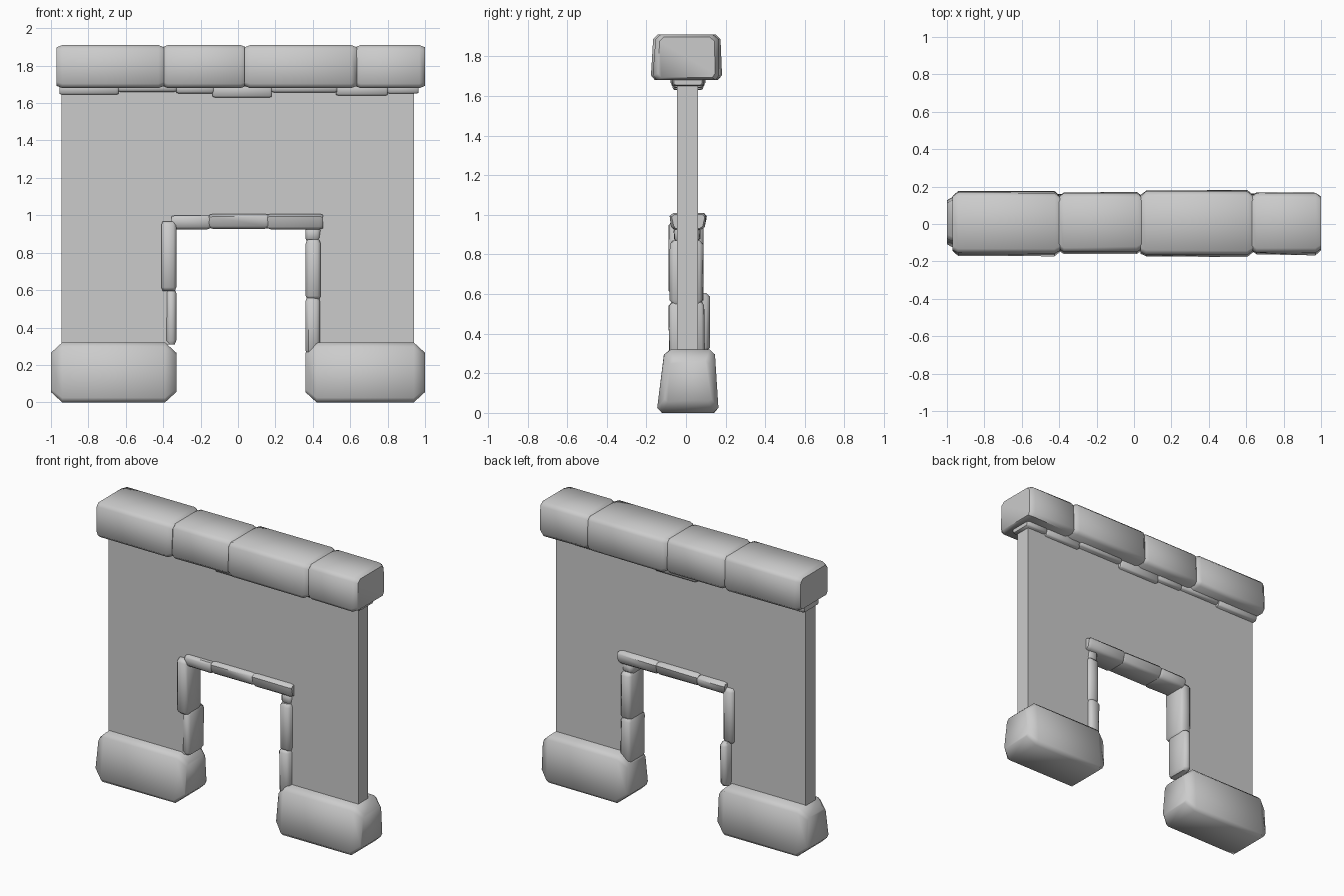
import bpy, bmesh, math, random
from mathutils import Vector

if "Cube" in bpy.data.objects:
    bpy.data.objects.remove(bpy.data.objects["Cube"])

random.seed(4)


def finish(name, bm, angle):
    bmesh.ops.recalc_face_normals(bm, faces=bm.faces)
    me = bpy.data.meshes.new(name)
    bm.to_mesh(me)
    bm.free()
    ob = bpy.data.objects.new(name, me)
    bpy.context.collection.objects.link(ob)
    bpy.ops.object.select_all(action='DESELECT')
    ob.select_set(True)
    bpy.context.view_layer.objects.active = ob
    if angle:
        bpy.ops.object.shade_smooth_by_angle(angle=math.radians(angle))
    return ob


def stone(name, axis, a, b, low, high, cut, end, shrink, jitter=0.0):
    """Chamfered block lofted from a to b along x or z.
    low / high: (depth min, depth max, level) of the two section edges."""
    (l0, l1, lz), (h0, h1, hz) = low, high
    corners = [Vector(p) for p in ((l0, lz), (l1, lz), (h1, hz), (h0, hz))]
    section = []
    for i, c in enumerate(corners):
        for nb in (corners[i - 1], corners[(i + 1) % 4]):
            section.append(c + (nb - c).normalized() * cut)
    mid = sum(corners, Vector((0, 0))) / 4
    half = Vector(((max(l1, h1) - min(l0, h0)) / 2, (hz - lz) / 2))
    bm = bmesh.new()
    rings = []
    for t, s in ((a, 1), (a + end, 0), (b - end, 0), (b, 1)):
        ring = []
        for p in section:
            k = [1 - s * shrink[j] / half[j] for j in (0, 1)]
            y, w = (mid[j] + (p[j] - mid[j]) * k[j] for j in (0, 1))
            y += random.uniform(-jitter, jitter)
            ring.append(bm.verts.new((t, y, w) if axis == 'x' else (w, y, t)))
        rings.append(ring)
    for r, q in zip(rings, rings[1:]):
        for i in range(8):
            j = (i + 1) % 8
            bm.faces.new((r[i], r[j], q[j], q[i]))
    bm.faces.new(rings[0])
    bm.faces.new(rings[-1])
    return finish(name, bm, 50)


# Plaster wall with doorway
outline = [(-.945, .31), (-.37, .31), (-.37, .96), (.4, .96),
           (.4, .31), (.94, .31), (.94, 1.7), (-.945, 1.7)]
bm = bmesh.new()
face = bm.faces.new([bm.verts.new((x, -.045, z)) for x, z in outline])
ext = bmesh.ops.extrude_face_region(bm, geom=[face])
bmesh.ops.translate(bm, vec=(0, .105, 0),
                    verts=[v for v in ext['geom'] if isinstance(v, bmesh.types.BMVert)])
finish("wall", bm, 0)

# Foundation stones
for side, a, b in (("left", -1, -.33), ("right", .36, 1)):
    stone("base_stone_" + side, 'x', a, b, (-.145, .165, 0), (-.105, .145, .32),
          .025, .06, (.035, .055), .004)

# Coping stones along the top
coping = [(-.97, -.395, -.17, .175), (-.405, .045, -.16, .172),
          (.035, .635, -.178, .18), (.625, 1.0, -.167, .172)]
for i, (a, b, y0, y1) in enumerate(coping):
    stone(f"coping_stone_{i}", 'x', a, b, (y0, y1, 1.68), (y0 + .012, y1 - .01, 1.91),
          .024, .03, (.022, .012), .004)

# Thin slabs under the coping
slabs = [(-.955, -.64, 1.645), (-.64, -.33, 1.66), (-.33, -.13, 1.652), (-.135, .18, 1.63),
         (.18, .53, 1.657), (.525, .8, 1.64), (.8, .965, 1.65)]
for i, (a, b, z) in enumerate(slabs):
    d = random.uniform(-.012, .008)
    stone(f"under_slab_{i}", 'x', a, b, (-.075 - d, .095 + d, z), (-.08 - d, .1 + d, 1.7),
          .008, .012, (.008, .004))

# Stones over the doorway
for i, (a, b, z0, z1) in enumerate([(-.355, -.145, .925, 1.0), (-.155, .165, .928, 1.007),
                                    (.155, .455, .925, 1.008)]):
    stone(f"door_head_stone_{i}", 'x', a, b, (-.072, .09, z0), (-.082, .105, z1),
          .014, .02, (.01, .006), .003)

# Stones up the door sides: z range, x range, depth range
jambs = [(.31, .605, -.385, -.33, -.06, .118), (.595, .968, -.41, -.33, -.085, .085),
         (.26, .56, .36, .438, -.085, .095), (.55, .87, .362, .442, -.08, .085),
         (.86, .94, .36, .44, -.06, .07)]
for i, (z0, z1, x0, x1, y0, y1) in enumerate(jambs):
    stone(f"door_side_stone_{i}", 'z', z0, z1, (y0, y1, x0), (y0, y1, x1),
          .016, .02, (.015, .008), .004)
